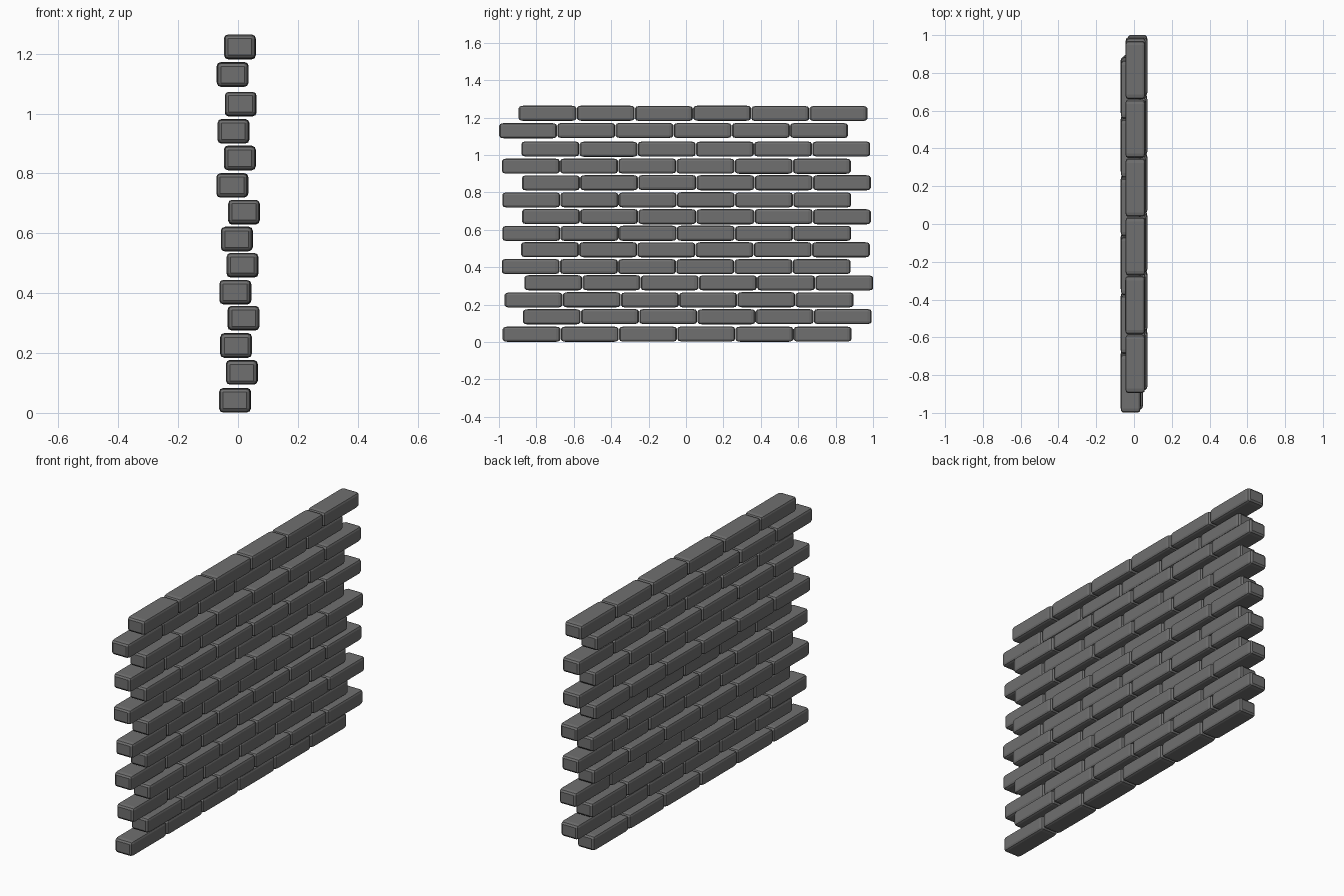
import bpy, random

if "Cube" in bpy.data.objects:
    bpy.data.objects.remove(bpy.data.objects["Cube"])

random.seed(4)
LENGTH, DEPTH, HEIGHT = 0.309, 0.105, 0.081
PITCH = 0.3112
PER_COURSE = 6
END_STRETCH = 1.8  # wear reaches further along the brick at its ends

# Each course: centre x, start y, bottom z
courses = [
    (-0.010, -0.980, 0.002), (0.013, -0.872, 0.095), (-0.007, -0.970, 0.185),
    (0.018, -0.864, 0.276), (-0.009, -0.985, 0.363), (0.015, -0.882, 0.453),
    (-0.004, -0.982, 0.540), (0.020, -0.877, 0.630), (-0.019, -0.982, 0.720),
    (0.006, -0.877, 0.811), (-0.015, -0.984, 0.900), (0.009, -0.880, 0.991),
    (-0.018, -0.999, 1.090), (0.006, -0.895, 1.182),
]


def brick_mesh():
    # One worn brick: a box with bevelled edges, stretched along its length
    bpy.ops.mesh.primitive_cube_add(size=1)
    ob = bpy.context.object
    ob.scale = (DEPTH, LENGTH / END_STRETCH, HEIGHT)
    bpy.ops.object.transform_apply(location=False, rotation=False, scale=True)
    mod = ob.modifiers.new("worn_edges", 'BEVEL')
    mod.width = 0.013
    mod.segments = 2
    bpy.ops.object.modifier_apply(modifier=mod.name)
    ob.scale = (1, END_STRETCH, 1)
    bpy.ops.object.transform_apply(location=False, rotation=False, scale=True)
    mesh = ob.data
    mesh.name = "brick"
    bpy.data.objects.remove(ob)
    return mesh


# Dark grey stone
stone = bpy.data.materials.new("dark_stone")
stone.diffuse_color = (0.16, 0.16, 0.16, 1)
stone.use_nodes = True
stone.node_tree.nodes["Principled BSDF"].inputs["Base Color"].default_value = stone.diffuse_color
brick = brick_mesh()
brick.materials.append(stone)

# Lay staggered courses, each brick very slightly out of line
for row, (x, y, z) in enumerate(courses):
    for col in range(PER_COURSE):
        ob = bpy.data.objects.new(f"brick_{row + 1}_{col + 1}", brick)
        ob.location = (x + random.uniform(-0.001, 0.001),
                       y + LENGTH / 2 + col * PITCH,
                       z + HEIGHT / 2 + random.uniform(-0.001, 0.001))
        bpy.context.collection.objects.link(ob)
